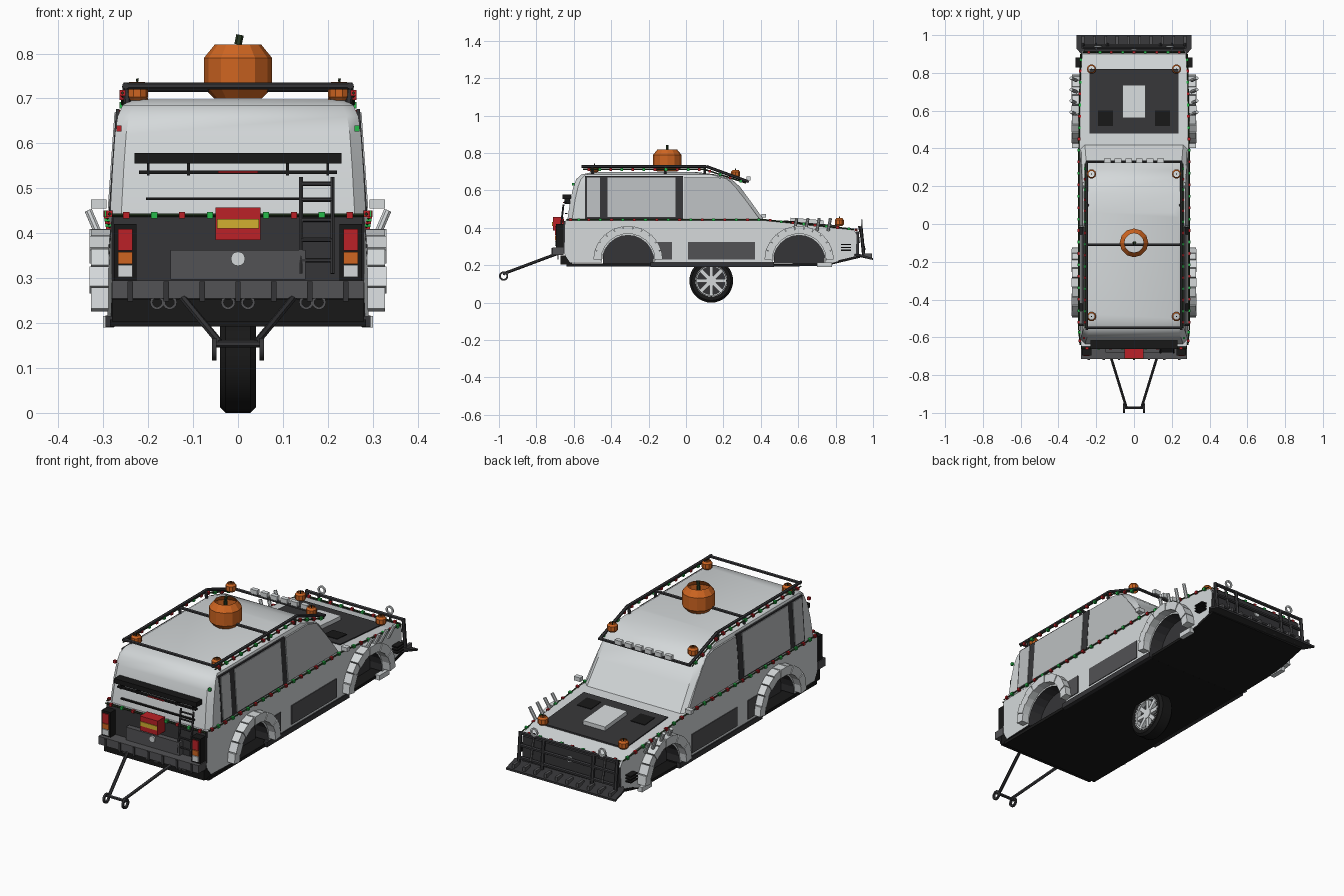
import bpy, bmesh, math
from mathutils import Vector, Matrix

old = bpy.data.objects.get("Cube")
if old:
    bpy.data.objects.remove(old, do_unlink=True)


def colour(name, r, g, b):
    m = bpy.data.materials.new(name)
    m.use_nodes = True
    m.diffuse_color = (r, g, b, 1)
    m.node_tree.nodes["Principled BSDF"].inputs["Base Color"].default_value = (r, g, b, 1)
    return m


WHITE = colour("body white", .66, .69, .7)
GLASS = colour("window grey", .5, .52, .53)
GREY = colour("panel grey", .085, .085, .09)
DARK = colour("charcoal", .036, .036, .039)
BLACK = colour("black", .009, .009, .009)
RED = colour("red", .5, .015, .02)
ORANGE = colour("orange", .62, .13, .015)
GREEN = colour("green", .02, .5, .07)
YELLOW = colour("yellow", .65, .43, .03)
STEM = colour("stem green", .02, .04, .015)


def finish(name, bm, *mats, smooth=False):
    bmesh.ops.recalc_face_normals(bm, faces=bm.faces[:])
    me = bpy.data.meshes.new(name)
    bm.to_mesh(me)
    bm.free()
    ob = bpy.data.objects.new(name, me)
    bpy.context.collection.objects.link(ob)
    for m in mats:
        me.materials.append(m)
    if smooth:
        bpy.ops.object.select_all(action='DESELECT')
        ob.select_set(True)
        bpy.context.view_layer.objects.active = ob
        bpy.ops.object.shade_smooth_by_angle(angle=math.radians(35))
    return ob


def add_box(bm, c, s, rot=None):
    mx = Matrix.Translation(c) @ (rot or Matrix()) @ Matrix.Diagonal((*s, 1))
    bmesh.ops.create_cube(bm, size=1, matrix=mx)


def add_rod(bm, p, q, r, n=6):
    p, q = Vector(p), Vector(q)
    d = q - p
    mx = Matrix.Translation((p + q) / 2) @ d.to_track_quat('Z', 'Y').to_matrix().to_4x4()
    bmesh.ops.create_cone(bm, cap_ends=True, segments=n, radius1=r, radius2=r,
                          depth=d.length, matrix=mx)


def boxes(name, mat, *items):
    bm = bmesh.new()
    for c, s in items:
        add_box(bm, c, s)
    return finish(name, bm, mat)


def rods(name, mat, r, *paths, n=6):
    bm = bmesh.new()
    for path in paths:
        for p, q in zip(path, path[1:]):
            add_rod(bm, p, q, r, n)
    return finish(name, bm, mat)


def prism(name, mat, pts, offset):
    bm = bmesh.new()
    a = [bm.verts.new(p) for p in pts]
    b = [bm.verts.new(Vector(p) + Vector(offset)) for p in pts]
    bm.faces.new(a)
    bm.faces.new(b)
    for i in range(len(a)):
        j = (i + 1) % len(a)
        bm.faces.new((a[i], a[j], b[j], b[i]))
    return finish(name, bm, mat)


def lathe(name, mat, profile, centre, n, axis='Z', closed=False):
    bm = bmesh.new()
    turn = Matrix.Rotation(math.pi / 2, 4, 'Y') if axis == 'X' else Matrix.Rotation(-math.pi / 2, 4, 'X') if axis == 'Y' else Matrix()
    mx = Matrix.Translation(centre) @ turn
    rings = [[bm.verts.new(mx @ Vector((r * math.cos(k * math.tau / n), r * math.sin(k * math.tau / n), h)))
              for k in range(n)] for r, h in profile]
    pairs = list(zip(rings, rings[1:])) + ([(rings[-1], rings[0])] if closed else [])
    for a, b in pairs:
        for k in range(n):
            j = (k + 1) % n
            bm.faces.new((a[k], a[j], b[j], b[k]))
    return finish(name, bm, mat, smooth=n > 12)


def ring(name, mat, centre, r, t, axis):
    lathe(name, mat, [(r - t, -t), (r + t, -t), (r + t, t), (r - t, t)], centre, 14, axis, True)


def both(x, y, z):
    return [(x, y, z), (-x, y, z)]


# Lower body with wheel arches cut into the side profile
ARCHES = (.605, -.31)
prof = [(-.645, .44), (.42, .44), (.8, .41), (.9, .388), (.915, .36), (.91, .25), (.78, .212)]
for c in ARCHES:
    prof += [(c + .14 * math.cos(a * math.pi / 12), .215 + .145 * math.sin(a * math.pi / 12)) for a in range(13)]
prof += [(-.62, .215), (-.65, .26)]


def width(y):
    return .29 - max(0, y - .65) * .06 - max(0, -.55 - y) * .1


bm = bmesh.new()
left, right = [[bm.verts.new((s * width(y), y, z)) for y, z in prof] for s in (1, -1)]
bm.faces.new(left)
bm.faces.new(right)
for i in range(len(prof)):
    j = (i + 1) % len(prof)
    f = bm.faces.new((left[i], left[j], right[j], right[i]))
    m = f.calc_center_median()
    in_arch = any((m.y - c) ** 2 + (m.z - .215) ** 2 < .0225 for c in ARCHES)
    f.material_index = int(in_arch or m.z < .25 or m.y < -.64 or (m.y > .9 and m.z < .34))
finish("lower_body", bm, WHITE, DARK)
boxes("wheel_well_linings", DARK, *[((0, c, .285), (.44, .27, .15)) for c in ARCHES])

# Cabin lofted from chamfered rings: height, half width, back, front
bm = bmesh.new()
prev = None
for z, w, yb, yf in ((.438, .285, -.635, .42), (.55, .279, -.618, .34), (.62, .274, -.602, .288),
                     (.66, .268, -.587, .243), (.685, .257, -.56, .16), (.698, .235, -.5, .06)):
    c = .025
    loop = [bm.verts.new((x, y, z)) for x, y in (
        (w, yb + c), (w, yf - c), (w - c, yf), (c - w, yf), (-w, yf - c), (-w, yb + c), (c - w, yb), (w - c, yb))]
    if prev:
        for i in range(8):
            bm.faces.new((prev[i], prev[(i + 1) % 8], loop[(i + 1) % 8], loop[i]))
    prev = loop
bm.faces.new(prev)
finish("cabin", bm, WHITE, smooth=True)


# Side windows, frames and door panels
def side_plate(name, mat, pts, lift):
    for s, side in ((1, "left"), (-1, "right")):
        out = [(s * (.285 - max(0, z - .44) * .07 + lift), y, z) for y, z in pts]
        prism(side + "_" + name, mat, out, (-s * .008, 0, 0))


def rect(y0, y1, z0, z1):
    return [(y0, z0), (y1, z0), (y1, z1), (y0, z1)]


side_plate("window_frame", DARK, rect(-.54, -.015, .448, .676), .003)
side_plate("rear_quarter_glass", GLASS, rect(-.53, -.46, .457, .669), .006)
side_plate("rear_door_glass", GLASS, rect(-.42, -.055, .457, .669), .006)
side_plate("front_door_glass", GLASS, [(-.01, .452), (.39, .452), (.31, .56), (.235, .65), (.17, .67), (-.01, .67)], .004)
side_plate("door_panel", GREY, rect(.01, .37, .23, .325), .009)
side_plate("rear_door_panel", GREY, rect(-.16, -.075, .23, .325), .009)

# Segmented arch flares, leaning stacks, mirrors and side fins
for s, side in ((1, "left"), (-1, "right")):
    for c, end in zip(ARCHES, ("front", "rear")):
        bm = bmesh.new()
        for k in range(11):
            a = math.pi * (k + .5) / 11
            rot = Matrix.Rotation(a, 4, 'X')
            add_box(bm, (s * .303, c + .163 * math.cos(a), .23 + .158 * math.sin(a)),
                    (.055 if k % 2 else .048, .042, .047), rot)
        finish(f"{side}_{end}_arch_flare", bm, WHITE)
    rods(side + "_stacks", WHITE, .009,
         *[[(s * .305, y, .385), (s * .333, y + .012, .45)] for y in (.58, .64, .7, .76)], n=8)
    boxes(side + "_mirror", WHITE, ((s * .31, .415, .465), (.035, .025, .02)))
    boxes(side + "_nose_fins", BLACK, *[((s * .295, .855, z), (.03, .055, .006)) for z in (.28, .295, .31)])
    boxes(side + "_skirt_fin", WHITE, ((s * .288, .74, .203), (.025, .08, .025)))

# Underside
boxes("underbody", BLACK, ((0, -.09, .2), (.57, 1.1, .016)), ((0, -.64, .228), (.56, .06, .05)))
boxes("sills", DARK, *[(p, (.02, .66, .026)) for p in both(.285, .14, .204)])
prism("front_underbody", BLACK, [(-.28, .45, .192), (.28, .45, .192), (.28, .75, .197), (.28, .93, .24),
      (-.28, .93, .24), (-.28, .75, .197)], (0, 0, .014))

# Single centre wheel
HUB = (0, .135, .117)
lathe("tyre", BLACK, [(.08, -.036), (.105, -.04), (.117, -.028), (.117, .028), (.105, .04), (.08, .036)], HUB, 32, 'X', True)
lathe("wheel_rim", WHITE, [(.074, -.034), (.085, -.037), (.085, .037), (.074, .034)], HUB, 32, 'X', True)
bm = bmesh.new()
for k in range(8):
    rot = Matrix.Rotation(k * math.tau / 8, 4, 'X')
    add_box(bm, Vector(HUB) + rot @ Vector((0, 0, .047)), (.06, .02, .06), rot)
add_rod(bm, (-.033, HUB[1], HUB[2]), (.033, HUB[1], HUB[2]), .026, 12)
finish("wheel_spokes", bm, WHITE)
rods("wheel_disc", DARK, .079, [(-.012, HUB[1], HUB[2]), (.012, HUB[1], HUB[2])], n=24)

# Hood panel, vents and scoop
def hood(y):
    return .44 - (y - .42) * .079


def hood_plate(name, mat, x0, x1, y0, y1, lift, t):
    prism(name, mat, [(x, y, hood(y) + lift) for x, y in ((x0, y0), (x1, y0), (x1, y1), (x0, y1))], (0, 0, t))


hood_plate("hood_panel", DARK, -.235, .235, .48, .82, -.003, .008)
for s in (-1, 1):
    hood_plate("hood_vent", BLACK, s * .15 - .04, s * .15 + .04, .52, .6, .002, .006)
hood_plate("hood_scoop", WHITE, -.062, .062, .56, .735, 0, .025)

# Nose: grille, guard bars, plough blade with teeth
boxes("grille", DARK, ((0, .915, .315), (.53, .02, .13)))
rods("nose_emblem", WHITE, .015, [(0, .92, .335), (0, .93, .335)], n=12)
rods("front_guard", DARK, .009, *[[(-.27, y, z), (.27, y, z)] for y, z in ((.935, .4), (.94, .34), (.945, .28))],
     *[[(x, .935, .405), (x, .95, .255)] for x in (-.27, -.14, .14, .27)])
prism("plough_blade", DARK, [(-.28, .9, .26), (.28, .9, .26), (.305, .93, .26), (.305, 1, .238),
      (-.305, 1, .238), (-.305, .93, .26)], (0, 0, -.01))
boxes("plough_teeth", GREY, *[((-.27 + k * .06, .972, .252), (.014, .045, .02)) for k in range(10)])
for x in (-.19, .19):
    ring("guard_ring", WHITE, (x, .94, .425), .017, .004, 'Y')
rods("guard_struts", GREY, .006, *[[(x, .925, .41), (x, .955, .28)] for x in (-.2, .2)])

# Rear: tailgate, bumper, lights, box, ladder, spoiler
boxes("tailgate", DARK, ((0, -.648, .35), (.555, .012, .175)))
boxes("tailgate_panel", GREY, ((0, -.665, .33), (.3, .03, .065)))
boxes("rear_bumper", GREY, ((0, -.685, .275), (.56, .06, .04)))
boxes("bumper_ribs", DARK, *[((-.24 + k * .08, -.713, .27), (.012, .012, .045)) for k in range(7)])
boxes("light_housings", BLACK, *[(p, (.05, .05, .13)) for p in both(.251, -.67, .355)])
for name, mat, z, h in (("brake_lights", RED, .385, .048), ("turn_signals", ORANGE, .345, .026), ("reverse_lights", WHITE, .316, .026)):
    boxes(name, mat, *[(p, (.033, .006, h)) for p in both(.251, -.697, z)])
boxes("red_case", RED, ((0, -.683, .421), (.1, .058, .073)))
boxes("case_stripe", YELLOW, ((0, -.713, .421), (.094, .005, .022)))
rods("rear_emblem", WHITE, .016, [(0, -.68, .343), (0, -.688, .343)], n=12)
rods("ladder", DARK, .005, *[[(x, -.68, .31), (x, -.655, .525)] for x in (.14, .21)],
     *[[(.14, -.68 + (z - .31) * .116, z), (.21, -.68 + (z - .31) * .116, z)] for z in (.34, .385, .43, .475, .51)])
boxes("spoiler", BLACK, ((0, -.638, .567), (.46, .045, .024)), ((0, -.645, .536), (.44, .014, .008)),
      ((0, -.64, .477), (.41, .012, .006)), *[((x, -.635, .548), (.006, .03, .04)) for x in (-.2, -.11, .11, .2)])
boxes("spoiler_lamp", RED, ((0, -.654, .536), (.09, .006, .005)))
for x in (-.18, -.152, -.022, .022, .152, .18):
    ring("exhaust_tip", GREY, (x, -.685, .246), .013, .003, 'Y')

# Tow frame
rods("tow_frame", DARK, .008, *[[(s * .13, -.68, .265), (s * .04, -.972, .156)] for s in (-1, 1)],
     [(-.055, -.972, .154), (.055, -.972, .154)])
for s in (-1, 1):
    ring("tow_ring", DARK, (s * .053, -.975, .142), .02, .005, 'X')

# Roof rack and lamp row
rail = [(.25, -.56, .728), (.25, .11, .728), (.25, .33, .648)]
rods("roof_rack", DARK, .008, rail, [(-x, y, z) for x, y, z in rail],
     *[[(-.255, y, z), (.255, y, z)] for y, z in ((-.55, .728), (-.11, .722), (.33, .648))],
     *[[(s * .25, y, .728), (s * .245, y, .68)] for s in (-1, 1) for y in (-.5, -.11, .1)])
boxes("roof_lamps", WHITE, *[((-.14 + k * .056, .335, .663), (.036, .022, .022)) for k in range(6)])


# Open-topped pumpkins with stems
def pumpkin(name, x, y, z, r, h, n):
    lathe(name, ORANGE, [(r * .7, 0), (r, h * .2), (r, h * .75), (r * .68, h)], (x, y, z), n)
    rods(name + "_stem", STEM, r * .11, [(x, y, z + h * .6), (x, y, z + h), (x + r * .06, y, z + h * 1.18)])


pumpkin("large_pumpkin", 0, -.1, .7, .076, .12, 12)
for y, z in ((-.49, .695), (.265, .668), (.82, .41)):
    for s in (-1, 1):
        pumpkin("small_pumpkin", s * .225, y, z, .025, .042, 10)

# Light strings along belt line, roof rack and tail
strings = [[(-.28, -.658, .44), (.28, -.658, .44)], [(-.27, .91, .39), (.27, .91, .39)]]
for s in (-1, 1):
    strings.append([(s * .285, -.64, .443), (s * .292, -.55, .443), (s * .292, .42, .443), (s * .282, .9, .392)])
    strings.append([(s * .257, -.55, .712), (s * .257, .1, .712), (s * .257, .32, .64)])
rods("light_string", STEM, .004, *strings, n=4)
bulbs = [[((-.265, -.603, .633), (.012, .012, .014))], [((.265, -.603, .633), (.012, .012, .014))]]
for path in strings:
    for p, q in zip(path, path[1:]):
        p, q = Vector(p), Vector(q)
        n = max(1, round((q - p).length / .06))
        for k in range(n):
            bulbs[k % 2].append((p.lerp(q, (k + .5) / n), (.014, .014, .014)))
boxes("red_bulbs", RED, *bulbs[0])
boxes("green_bulbs", GREEN, *bulbs[1])
